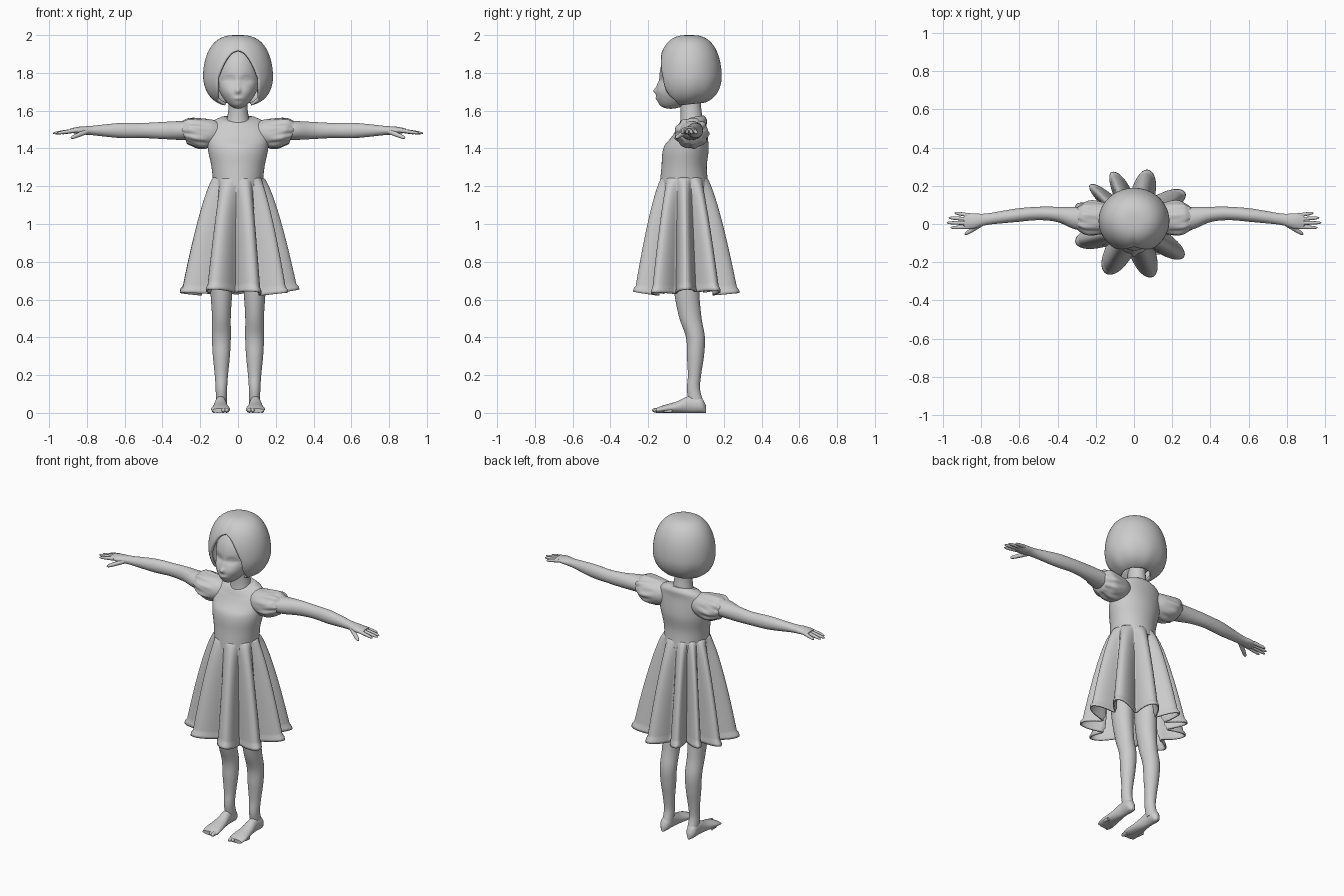
import bpy, bmesh
from math import sin, cos, pi, asin, exp, sqrt, radians
from mathutils import Vector

if "Cube" in bpy.data.objects:
    bpy.data.objects.remove(bpy.data.objects["Cube"], do_unlink=True)

grey = bpy.data.materials.new("clay_grey")
grey.use_nodes = True
colour = (0.6, 0.6, 0.6, 1)
grey.diffuse_color = colour
grey.node_tree.nodes["Principled BSDF"].inputs["Base Color"].default_value = colour


def smooth_rows(rows, steps):
    """Pass a smooth curve through a list of number tuples."""
    result = []
    last = len(rows) - 1
    for i in range(last):
        before, after = rows[max(i - 1, 0)], rows[min(i + 2, last)]
        for k in range(steps):
            t = k / steps
            result.append([
                b + t / 2 * (c - a + t * (2 * a - 5 * b + 4 * c - d + t * (3 * (b - c) + d - a)))
                for a, b, c, d in zip(before, rows[i], rows[i + 1], after)])
    return result + [rows[-1]]


def skin(name, rings, closed=True, caps=True, thickness=0):
    """Join rings of points into a smooth surface."""
    bm = bmesh.new()
    loops = [[bm.verts.new(point) for point in ring] for ring in rings]
    count = len(loops[0])
    for low, high in zip(loops, loops[1:]):
        for j in range(count if closed else count - 1):
            k = (j + 1) % count
            bm.faces.new((low[j], low[k], high[k], high[j]))
    if caps:
        bm.faces.new(loops[0])
        bm.faces.new(loops[-1])
    bmesh.ops.remove_doubles(bm, verts=bm.verts[:], dist=0.0002)
    bmesh.ops.recalc_face_normals(bm, faces=bm.faces[:])
    mesh = bpy.data.meshes.new(name)
    bm.to_mesh(mesh)
    bm.free()
    mesh.materials.append(grey)
    ob = bpy.data.objects.new(name, mesh)
    bpy.context.collection.objects.link(ob)
    if thickness:
        shell = ob.modifiers.new("thickness", "SOLIDIFY")
        shell.thickness = thickness
        shell.offset = -1
    bpy.ops.object.select_all(action="DESELECT")
    ob.select_set(True)
    bpy.context.view_layer.objects.active = ob
    bpy.ops.object.shade_smooth_by_angle(angle=radians(60))


def loft(name, axis, level, rows, side=1, sides=48, shape=None):
    """Ellipses along an axis; each row is position, shift and two radii."""
    rings = []
    for t, shift, ra, rb in smooth_rows(rows, 6):
        ring = []
        for j in range(sides):
            angle = 2 * pi * j / sides
            across, up = ra * cos(angle), rb * sin(angle)
            if axis == "x":
                point = Vector((t, shift + across, level + up))
            elif axis == "y":
                point = Vector((level + across, t, shift + up))
            else:
                point = Vector((level + across, shift + up, t))
            if shape:
                shape(point, angle)
            point.x *= side
            ring.append(point)
        rings.append(ring)
    skin(name, rings)


def digit(name, start, end, radius, side):
    """Tapered finger or toe with a rounded tip."""
    start, end = Vector(start), Vector(end)
    turn = (end - start).to_track_quat("Z", "Y")
    rings = []
    for i in range(13):
        t = sin(pi / 2 * i / 12)
        r = radius * (1 - t / 4) * sqrt(max(1 - t ** 8, 0.01))
        ring = []
        for j in range(12):
            angle = 2 * pi * j / 12
            point = start.lerp(end, t) + turn @ Vector((r * cos(angle), r * sin(angle), 0))
            point.x *= side
            ring.append(point)
        rings.append(ring)
    skin(name, rings)


# Facial features: push forward, half spacing, height, spread across, spread up
features = {
    "nose_tip": (.016, 0, 1.705, .014, .015),
    "nose_bridge": (.006, 0, 1.74, .012, .03),
    "lips": (.007, 0, 1.665, .025, .01),
    "chin": (.004, 0, 1.625, .03, .02),
    "eye_socket": (-.011, .045, 1.765, .025, .018),
    "eyeball": (.006, .045, 1.765, .015, .01),
    "cheek": (.006, .055, 1.7, .03, .03),
}

# Head: an egg whose jaw narrows and moves forward
head = []
for i in range(1, 80):
    tilt = pi * i / 80
    z = 1.78 - .17 * cos(tilt)
    jaw = max(0, 1.76 - z) / .15
    ring = []
    for j in range(96):
        angle = 2 * pi * j / 96
        x = .12 * (1 - jaw / 5) * sin(tilt) * cos(angle)
        y = .14 * sin(tilt) * sin(angle) - .08 * jaw
        if sin(angle) < 0:
            for push, apart, height, wide, tall in features.values():
                y -= push * exp(-((abs(x) - apart) / wide) ** 2 - ((z - height) / tall) ** 2)
        ring.append((x, y, z))
    head.append(ring)
skin("head", head)

loft("neck", "z", 0, [(1.48, .03, .08, .07), (1.55, .03, .06, .06), (1.62, .025, .05, .055), (1.7, .02, .05, .06)])

# Bob hair: a rounded shell, parted on top, open over the face and curled under
hair = []
for i in range(65):
    tilt = 2.8 * i / 64
    z = 1.78 + (.22 if tilt < pi / 2 else .165) * cos(tilt)
    width = .185 * sin(tilt) ** .7
    gap = .11 * sqrt(min(1, max(0, 1.92 - z) / .15))
    start = asin(min(gap / max(width, .001), .8))
    low = max(0, 1.8 - z) / .2
    ring = []
    for j in range(73):
        angle = start + 2 * (pi - start) * j / 72
        from_front = min(angle, 2 * pi - angle)
        r = width * (1 - .04 * exp(-(from_front / .12) ** 2) + .015 * low * sin(9 * angle))
        lift = .02 * low * (1 - cos(angle)) / 2
        ring.append((r * sin(angle), .017 - .93 * r * cos(angle), z + lift))
    hair.append(ring)
skin("bob_hair", hair, closed=False, caps=False, thickness=.015)


# Bodice, with the neckline sloping down to the front
def neckline(point, angle):
    slope = max(0, min(1, (point.z - 1.42) / .12))
    point.z += slope * (.45 if point.y < .03 else .15) * (point.y - .03)


loft("bodice", "z", 0, [
    (1.2, -.01, .13, .13), (1.3, -.01, .14, .12), (1.4, 0, .16, .12),
    (1.5, .02, .165, .09), (1.54, .03, .14, .08), (1.565, .03, .09, .065)], shape=neckline)

# Skirt with deep uneven folds, placed by angle
folds = [0, 35, 77, 111, 135, 160, 200, 244, 287, 323, 360]


def fold_wave(degrees):
    for a, b in zip(folds, folds[1:]):
        if a <= degrees <= b:
            return (.5 + .5 * cos(2 * pi * (degrees - a) / (b - a))) ** .6


skirt = []
for i in range(41):
    t = i / 40
    flare = .01 if t > .95 else 0
    valley = .125 + .055 * t + flare
    tip = .125 + .175 * t ** .7 + flare
    ring = []
    for j in range(240):
        angle = 2 * pi * j / 240
        wave = fold_wave(j * 1.5)
        r = valley + (tip - valley) * wave
        drop = t * (.015 * wave + .01 * sin(3 * angle + 1))
        ring.append((1.05 * r * cos(angle), .94 * r * sin(angle) - .01 * (1 - t), 1.25 - .62 * t + drop))
    skirt.append(ring)
skin("pleated_skirt", skirt, caps=False, thickness=.008)


# Gathers of the puff sleeve, whose cuff leans outward at the top
def gather(point, angle):
    grow = max(0, min(1, (point.x - .14) / .07))
    ripple = 1 + grow * (.04 * cos(9 * angle) + .02 * sin(14 * angle + 40 * point.x))
    point.y = .03 + (point.y - .03) * ripple
    point.z = 1.48 + (point.z - 1.48) * ripple
    point.x += .35 * (point.z - 1.48) * grow


for word, side in (("left", 1), ("right", -1)):
    loft(word + "_puff_sleeve", "x", 1.48, [
        (.1, .03, .06, .06), (.15, .03, .08, .075), (.23, .03, .09, .08),
        (.27, .03, .075, .065), (.29, .03, .06, .055)], side, 72, gather)

    loft(word + "_arm", "x", 1.495, [
        (.2, .03, .06, .05), (.3, .03, .06, .05), (.4, .05, .04, .045), (.5, .055, .035, .04),
        (.62, .045, .035, .04), (.77, .025, .03, .025), (.84, .015, .04, .02), (.89, .015, .035, .01)], side)

    # Fingers fan out from the knuckles
    lengths = {"index": .96, "middle": .98, "ring": .97, "little": .94}
    for k, (finger, reach) in enumerate(lengths.items()):
        y = .02 * k - .015
        digit(word + "_" + finger + "_finger", (.86, y, 1.495), (reach, 1.3 * y, 1.48), .011, side)
    digit(word + "_thumb", (.8, 0, 1.49), (.885, -.055, 1.455), .014, side)

    loft(word + "_leg", "z", .088, [
        (.04, .06, .03, .04), (.12, .04, .03, .035), (.2, .045, .035, .035), (.3, .05, .045, .045),
        (.4, .05, .05, .05), (.52, .02, .05, .06), (.7, 0, .06, .07), (1, 0, .06, .09)], side)

    # Bare foot resting on the ground: position, half width, half height
    foot = [(.105, .01, .02), (.08, .03, .04), (.02, .03, .045), (-.05, .04, .03), (-.12, .05, .02), (-.16, .045, .012)]
    loft(word + "_foot", "y", .092, [(y, high, wide, high) for y, wide, high in foot], side)
    for k in range(5):
        size = .014 - .001 * k
        x = .06 + .017 * k
        tip = .007 * k ** 1.5 - .18
        digit(word + "_toe_" + str(k + 1), (x, tip + .05, size), (x, tip, size), size, side)
